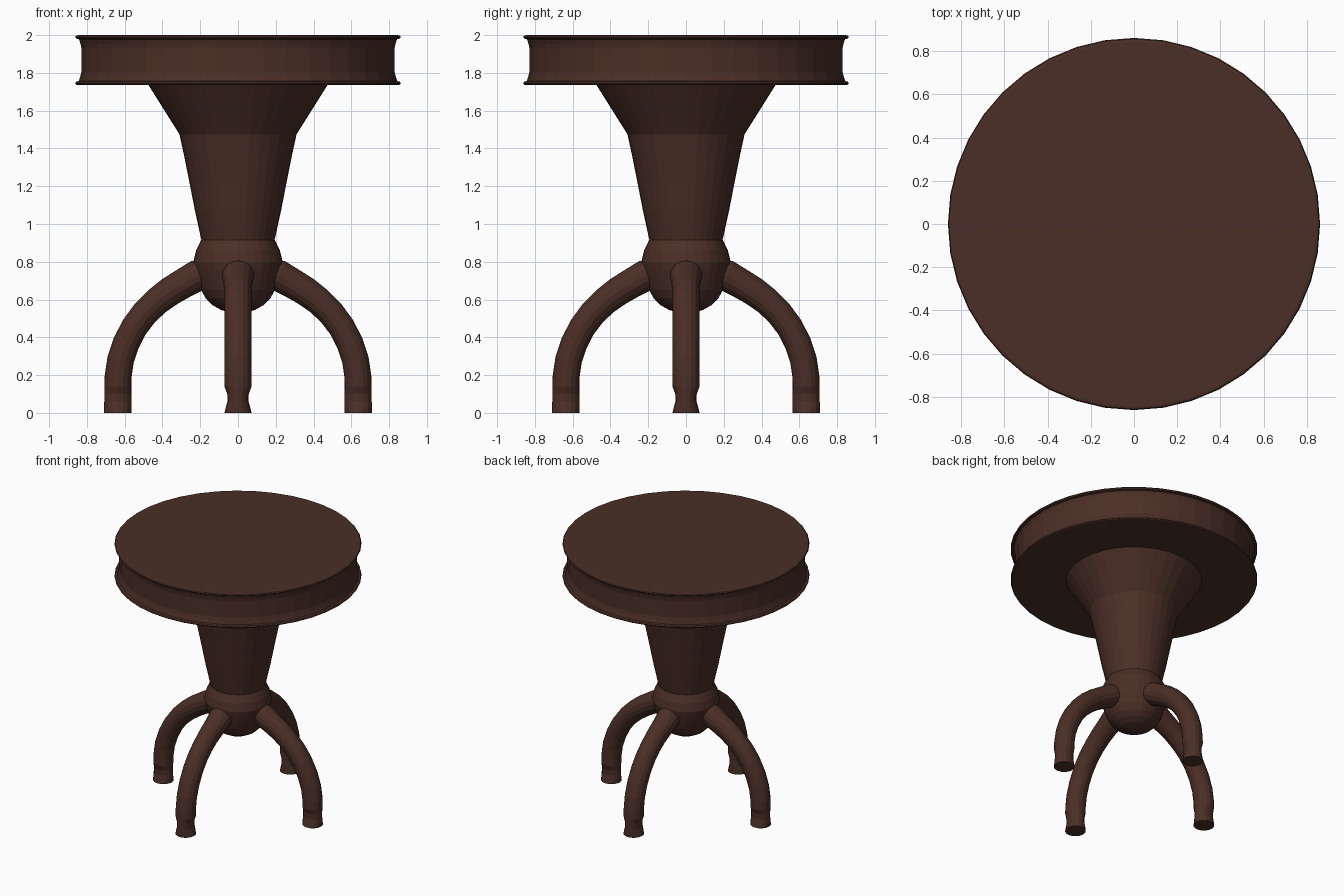
import bpy, bmesh, math
from mathutils import Vector

if "Cube" in bpy.data.objects:
    bpy.data.objects.remove(bpy.data.objects["Cube"])

wood = bpy.data.materials.new("dark brown wood")
wood.diffuse_color = (0.07, 0.028, 0.019, 1)
wood.use_nodes = True
wood.node_tree.nodes["Principled BSDF"].inputs["Base Color"].default_value = wood.diffuse_color


def make_object(name, rings):
    """Skin a list of equal-sized point rings and cap both ends."""
    bm = bmesh.new()
    loops = [[bm.verts.new(p) for p in ring] for ring in rings]
    n = len(loops[0])
    for a, b in zip(loops, loops[1:]):
        for i in range(n):
            j = (i + 1) % n
            bm.faces.new((a[i], a[j], b[j], b[i]))
    bm.faces.new(loops[0])
    bm.faces.new(loops[-1])
    bmesh.ops.recalc_face_normals(bm, faces=bm.faces)
    mesh = bpy.data.meshes.new(name)
    bm.to_mesh(mesh)
    bm.free()
    mesh.materials.append(wood)
    obj = bpy.data.objects.new(name, mesh)
    bpy.context.collection.objects.link(obj)
    return obj


def lathe(name, profile, n=32):
    angles = [2 * math.pi * i / n for i in range(n)]
    return make_object(name, [[(r * math.cos(a), r * math.sin(a), z) for a in angles]
                              for r, z in profile])


# Round top with thin rounded rims and a concave side band
lathe("table_top", [(0.845, 1.735), (0.857, 1.738), (0.862, 1.745), (0.857, 1.753),
                    (0.843, 1.757), (0.835, 1.78), (0.829, 1.805), (0.829, 1.93),
                    (0.834, 1.955), (0.842, 1.978), (0.857, 1.982), (0.862, 1.99),
                    (0.857, 1.997), (0.845, 2.0)], 40)

# Tapered pedestal with flared collar
lathe("pedestal", [(0.19, 0.9), (0.197, 0.93), (0.228, 1.07), (0.257, 1.22),
                   (0.285, 1.36), (0.31, 1.475), (0.475, 1.737)])

# Ball-shaped hub
lathe("hub", [(0.03, 0.53), (0.09, 0.545), (0.135, 0.57), (0.17, 0.605), (0.195, 0.65),
              (0.214, 0.71), (0.228, 0.76), (0.236, 0.80), (0.222, 0.86), (0.195, 0.915)])

# Leg path: radius, height, half depth, half width (pinched at the ankle)
PATH = [(0.636, 0.0, 0.073, 0.072), (0.636, 0.025, 0.073, 0.066),
        (0.636, 0.06, 0.072, 0.056), (0.636, 0.1, 0.071, 0.057),
        (0.636, 0.14, 0.071, 0.072), (0.635, 0.19, 0.071, 0.072),
        (0.622, 0.28, 0.071, 0.072), (0.592, 0.37, 0.071, 0.072),
        (0.548, 0.455, 0.071, 0.072), (0.492, 0.53, 0.072, 0.072),
        (0.428, 0.592, 0.074, 0.072), (0.36, 0.643, 0.077, 0.073),
        (0.29, 0.685, 0.079, 0.077), (0.22, 0.725, 0.083, 0.085),
        (0.14, 0.745, 0.083, 0.085)]


def leg(name, angle, n=16):
    out = Vector((math.cos(angle), math.sin(angle), 0))
    up = Vector((0, 0, 1))
    side = up.cross(out)
    pts = [out * p[0] + up * p[1] for p in PATH]
    rings = []
    for k, c in enumerate(pts):
        t = (pts[min(k + 1, len(pts) - 1)] - pts[max(k - 1, 0)]).normalized()
        depth = side.cross(t)
        rings.append([c + depth * (PATH[k][2] * math.cos(2 * math.pi * i / n))
                      + side * (PATH[k][3] * math.sin(2 * math.pi * i / n))
                      for i in range(n)])
    return make_object(name, rings)


# Four curved legs
for name, deg in (("right_leg", 0), ("back_leg", 90), ("left_leg", 180), ("front_leg", 270)):
    leg(name, math.radians(deg))
